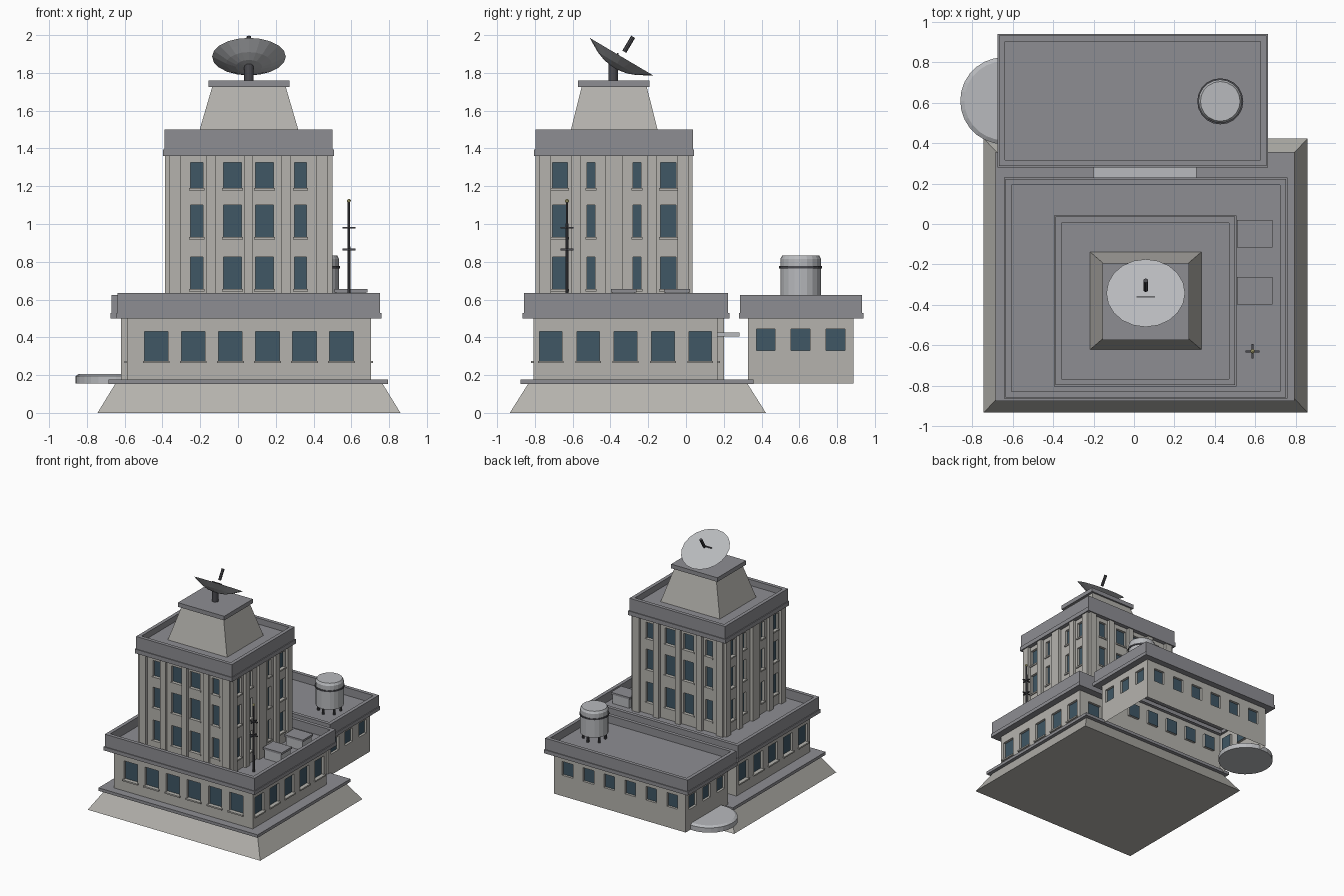
import bpy, bmesh
from math import sin, cos, pi, radians
from mathutils import Vector, Matrix

if "Cube" in bpy.data.objects:
    bpy.data.objects.remove(bpy.data.objects["Cube"])


def material(name, rgb):
    m = bpy.data.materials.new(name)
    m.diffuse_color = (*rgb, 1)
    m.use_nodes = True
    m.node_tree.nodes["Principled BSDF"].inputs["Base Color"].default_value = m.diffuse_color
    return m


CONCRETE = material("concrete", (.46, .45, .42))
ROOFING = material("roofing", (.27, .27, .29))
METAL = material("light_metal", (.48, .49, .51))
DARK = material("dark_metal", (.07, .07, .08))
GLASS = material("window_glass", (.05, .095, .13))
LAMP = material("lamp_yellow", (.7, .65, .3))


def finish(name, bm, *mats):
    bmesh.ops.remove_doubles(bm, verts=bm.verts, dist=1e-5)
    bmesh.ops.recalc_face_normals(bm, faces=bm.faces)
    me = bpy.data.meshes.new(name)
    bm.to_mesh(me)
    bm.free()
    for m in mats:
        me.materials.append(m)
    ob = bpy.data.objects.new(name, me)
    bpy.context.collection.objects.link(ob)
    return ob


def bridge(bm, loops):
    for a, b in zip(loops, loops[1:]):
        for i in range(len(a)):
            j = (i + 1) % len(a)
            bm.faces.new((a[i], a[j], b[j], b[i]))
    bm.faces.new(loops[-1])


def rect_loft(name, mat, cx, cy, rings, cap_bottom=True):
    """Stack of rectangles (half x, half y, z) joined into a solid."""
    bm = bmesh.new()
    loops = [[bm.verts.new((cx + sx * hx, cy + sy * hy, z))
              for sx, sy in ((-1, -1), (1, -1), (1, 1), (-1, 1))] for hx, hy, z in rings]
    bridge(bm, loops)
    if cap_bottom:
        bm.faces.new(loops[0][::-1])
    return finish(name, bm, mat)


def box(name, mat, x0, x1, y0, y1, z0, z1):
    hx, hy = (x1 - x0) / 2, (y1 - y0) / 2
    return rect_loft(name, mat, x0 + hx, y0 + hy, [(hx, hy, z0), (hx, hy, z1)])


def cornice(name, cx, cy, hx, hy, z0, zm, z1, roof, out):
    """Two-step cornice band, parapet and sunken roof in one profile."""
    prof = [(-.02, z0), (out + .007, z0), (out + .007, zm), (out, zm),
            (out, z1), (out - .03, z1), (out - .03, roof)]
    rect_loft(name, ROOFING, cx, cy, [(hx + o, hy + o, z) for o, z in prof], False)


def lathe(name, mat, profile, segs, matrix):
    """Turn (radius, height) points around the local z axis, capped at both ends."""
    bm = bmesh.new()
    loops = [[bm.verts.new(matrix @ Vector((r * cos(2 * pi * i / segs), r * sin(2 * pi * i / segs), h)))
              for i in range(segs)] for r, h in profile]
    bridge(bm, loops)
    bm.faces.new(loops[0][::-1])
    return finish(name, bm, mat)


def at(x, y, z):
    return Matrix.Translation((x, y, z))


def walls(name, cx, cy, hx, hy, z0, z1, sides, rows, sill, depth=.02, pier_out=.025):
    """Four walls with recessed windows, sills and piers.
    sides: (windows, piers) for front, right, back, left; each entry (offset, width)."""
    bm, trim = bmesh.new(), bmesh.new()
    for k, (wins, piers) in enumerate(sides):
        a = k * pi / 2
        u, n = Vector((cos(a), sin(a), 0)), Vector((sin(a), -cos(a), 0))
        half, dist = (hx, hy) if k % 2 == 0 else (hy, hx)

        def P(s, d, z):
            return Vector((cx, cy, z)) + u * s + n * (dist + d)

        def quad(pts, mat=0):
            bm.faces.new([bm.verts.new(P(*p)) for p in pts]).material_index = mat

        def slab(s0, s1, d0, d1, za, zb):
            for v in bmesh.ops.create_cube(trim, size=1)["verts"]:
                x, y, z = v.co + Vector((.5, .5, .5))
                v.co = P(s0 + x * (s1 - s0), d0 + y * (d1 - d0), za + z * (zb - za))

        us = sorted([-half, half] + [c + s * w / 2 for c, w in wins for s in (-1, 1)])
        zs = sorted([z0, z1] + [z for r in rows for z in r])
        for i, (s0, s1) in enumerate(zip(us, us[1:])):
            for j, (za, zb) in enumerate(zip(zs, zs[1:])):
                cs = [(s0, za), (s1, za), (s1, zb), (s0, zb)]
                if i % 2 == 0 or j % 2 == 0:
                    quad([(s, 0, z) for s, z in cs])
                    continue
                quad([(s, -depth, z) for s, z in cs], 1)
                for (sa, ya), (sb, yb) in zip(cs, cs[1:] + cs[:1]):
                    quad([(sa, 0, ya), (sb, 0, yb), (sb, -depth, yb), (sa, -depth, ya)])
                if sill:
                    slab(s0 - .008, s1 + .008, -depth, sill, za - .012, za)
        for c, w in piers:
            slab(c - w / 2, c + w / 2, -.005, pier_out, z0, z1)
    finish(name + "_walls", bm, CONCRETE, GLASS)
    if trim.verts:
        finish(name + "_trim", trim, CONCRETE)


def row(count, pitch, width):
    return [((i - (count - 1) / 2) * pitch, width) for i in range(count)]


CX = .058
# Sloped base and plinth
rect_loft("base", CONCRETE, CX, -.255, [(.802, .678, 0), (.707, .58, .155)])
box("plinth", ROOFING, -.685, .795, -.875, .357, .153, .178)

# Podium
six, five = row(6, .196, .125), row(5, .198, .12)
walls("podium", CX, -.32, .645, .488, .178, .51,
      [(six, []), (five, []), (six[:2] + six[4:], []), (five, [])], [(.275, .43)], .013)
cornice("podium_cornice", CX, -.318, .645, .49, .50, .53, .635, .56, .05)

# Rear entrance and its canopy
box("rear_entrance", CONCRETE, -.12, .23, .15, .20, .178, .50)
box("rear_canopy", METAL, -.20, .31, .16, .282, .405, .425)

# Rear wing, open underneath
six, three = row(6, .195, .1), row(3, .185, .1)
walls("wing", -.006, .607, .6125, .28, .155, .51,
      [(six, []), (three, []), (six, []), (three, [])], [(.33, .445)], 0)
cornice("wing_cornice", -.006, .61, .6125, .273, .50, .53, .625, .56, .05)

# Round entrance step on the left
lathe("round_step", METAL, [(.215, .155), (.215, .195), (.195, .207)], 28, at(-.645, .61, 0))

# Tower
fw = [(-.275, .065), (-.085, .095), (.085, .095), (.275, .065)]
fp = [(-.39, .062), (-.2, .05), (0, .045), (.2, .05), (.39, .062)]
sw = [(-.287, .08), (-.122, .042), (.122, .042), (.287, .08)]
sp = [(-.365, .06), (-.2, .05), (0, .09), (.2, .05), (.365, .06)]
walls("tower", CX - .002, -.381, .418, .39, .55, 1.37, [(fw, fp), (sw, sp)] * 2,
      [(.655, .825), (.93, 1.10), (1.19, 1.325)], .008)
cornice("tower_cornice", CX - .002, -.381, .418, .39, 1.36, 1.395, 1.50, 1.45, .027)

# Tapered crown and cap
rect_loft("crown", CONCRETE, CX, -.38, [(.277, .243, 1.445), (.192, .17, 1.735)])
rect_loft("crown_cap", ROOFING, CX, -.383, [(.215, .19, 1.725), (.215, .19, 1.76)])

# Dish, post, feed rod and crossbar
tilt = at(CX, -.342, 1.886) @ Matrix.Rotation(radians(-30.6), 4, 'X')
lathe("dish_post", DARK, [(.025, 1.755), (.025, 1.85)], 12, at(CX, -.385, 0))
lathe("dish", METAL, [(.02, -.07), (.07, -.062), (.12, -.043), (.16, -.02), (.195, 0)], 20, tilt)
lathe("dish_feed", DARK, [(.012, .03), (.012, .122)], 8, tilt)
box("dish_crossbar", DARK, CX - .045, CX + .045, -.364, -.358, 1.885, 1.905)

# Rooftop units with lids
for y in (-.048, -.33):
    box("roof_unit", METAL, .52, .675, y - .06, y + .06, .55, .645)
    box("roof_unit_lid", ROOFING, .51, .685, y - .068, y + .068, .638, .655)

# Mast with crossbars and lamp
lathe("mast", DARK, [(.009, .55), (.006, 1.12)], 8, at(.587, -.63, 0))
for z in (.865, .98):
    box("mast_bar", DARK, .552, .622, -.635, -.625, z - .004, z + .004)
    box("mast_bar", DARK, .582, .592, -.665, -.595, z - .004, z + .004)
bm = bmesh.new()
bmesh.ops.create_icosphere(bm, subdivisions=1, radius=.012, matrix=at(.587, -.63, 1.122))
finish("mast_lamp", bm, LAMP)

# Water tank on legs
lathe("water_tank", METAL, [(.108, .615), (.108, .815), (.098, .833)], 20, at(.427, .607, 0))
lathe("tank_band", DARK, [(.114, .765), (.114, .777)], 20, at(.427, .607, 0))
for i in range(6):
    t = i * pi / 3 + pi / 6
    lathe("tank_leg", DARK, [(.01, .55), (.01, .62)], 8,
          at(.427 + .085 * cos(t), .607 + .085 * sin(t), 0))
